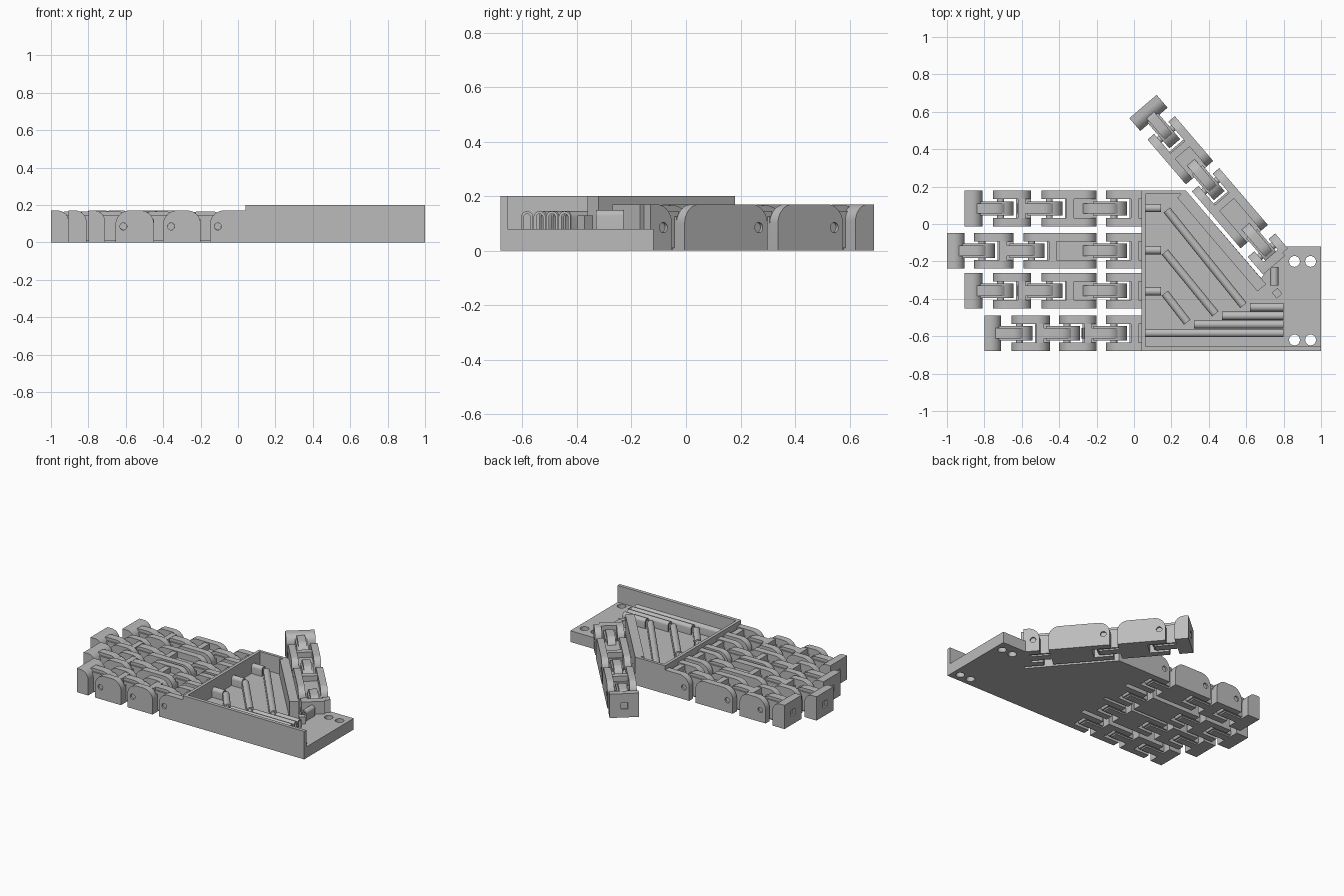
import bpy, bmesh
from math import sin, cos, pi, atan2, hypot
from mathutils import Matrix, Vector

cube = bpy.data.objects.get("Cube")
if cube:
    bpy.data.objects.remove(cube)

grey = bpy.data.materials.new("light_grey_plastic")
grey.use_nodes = True
grey.diffuse_color = (0.5, 0.5, 0.5, 1)
grey.node_tree.nodes["Principled BSDF"].inputs["Base Color"].default_value = (0.5, 0.5, 0.5, 1)

TOP = 0.17       # finger height
FLOOR = 0.08     # palm floor thickness
HALF = 0.096     # half finger width
SLOT = 0.05      # half width of the hinge slot
PIN_X, PIN_Z = 0.042, 0.085
parts = []


def add_mesh(name, bm, frame):
    bmesh.ops.recalc_face_normals(bm, faces=bm.faces)
    mesh = bpy.data.meshes.new(name)
    bm.to_mesh(mesh)
    bm.free()
    mesh.materials.append(grey)
    obj = bpy.data.objects.new(name, mesh)
    obj.matrix_world = frame
    bpy.context.collection.objects.link(obj)
    parts.append(obj)
    return obj


def extrude(name, pts, lo, hi, frame=Matrix(), axis="Y"):
    """Extrude a flat outline along local Y (outline in xz) or Z (outline in xy)."""
    place = (lambda a, b, d: (a, d, b)) if axis == "Y" else (lambda a, b, d: (a, b, d))
    bm = bmesh.new()
    face = bm.faces.new([bm.verts.new(place(a, b, lo)) for a, b in pts])
    grown = bmesh.ops.extrude_face_region(bm, geom=[face])["geom"]
    move = [v for v in grown if isinstance(v, bmesh.types.BMVert)]
    bmesh.ops.translate(bm, verts=move, vec=place(0, 0, hi - lo))
    return add_mesh(name, bm, frame)


def arc(cx, cy, r, a0, a1, n=12):
    return [(cx + r * cos(a0 + (a1 - a0) * i / n), cy + r * sin(a0 + (a1 - a0) * i / n))
            for i in range(n + 1)]


def side_profile(x0, x1, z1, r0, r1):
    """Flat-bottomed outline with rounded upper corners."""
    pts = [(x0, 0), (x1, 0)]
    pts += arc(x1 - r1, z1 - r1, r1, 0, pi / 2) if r1 else [(x1, z1)]
    pts += arc(x0 + r0, z1 - r0, r0, pi / 2, pi) if r0 else [(x0, z1)]
    return pts


def box(name, x, y, z, frame=Matrix()):
    return extrude(name, [(x[0], y[0]), (x[1], y[0]), (x[1], y[1]), (x[0], y[1])],
                   z[0], z[1], frame, "Z")


def cut(obj, cutter):
    """Subtract the cutter and bake the result."""
    mod = obj.modifiers.new("cut", "BOOLEAN")
    mod.operation, mod.solver, mod.object = "DIFFERENCE", "EXACT", cutter
    bpy.context.view_layer.update()
    baked = bpy.data.meshes.new_from_object(
        obj.evaluated_get(bpy.context.evaluated_depsgraph_get()))
    obj.modifiers.clear()
    obj.data = baked


def discard(cutter):
    parts.remove(cutter)
    bpy.data.objects.remove(cutter)


def disc(x, z, r):
    return arc(x, z, r, 0, 2 * pi, 20)[:-1]


def tongue(name, x0, pin, frame):
    """Hinge tongue with a rounded end, topped by a narrow arched ridge."""
    r = 0.07
    extrude(name + "_tongue", [(x0, 0.01), (pin + 0.05, 0.01)]
            + arc(pin, PIN_Z - 0.01, r, -0.4, pi / 2) + [(x0, PIN_Z + r - 0.01)],
            -0.038, 0.038, frame)
    ridge = [(x, z) for x, z in side_profile(x0 - 0.06, pin + 0.04, 0.166, 0.075, 0.075)]
    extrude(name + "_ridge", ridge, -0.027, 0.027, frame)


def finger(name, frame, spans):
    """Links from the tip (first span) to the knuckle (last span) along local X."""
    for i, (x0, x1) in enumerate(spans):
        first, last = i == 0, i == len(spans) - 1
        link = name + ("_tip" if first else "_knuckle" if last else "_link_%d" % i)
        if first:
            tip = extrude(link, side_profile(x0, x1, TOP, 0, 0.06), -HALF, HALF, frame)
            hole = box("hole", (-0.02, 0.025), (-0.022, 0.022), (0.06, 0.105), frame)
            cut(tip, hole)
            discard(hole)
        else:
            # forked side plates with a pin hole
            outline = side_profile(x0, x1, TOP, 0.075, 0 if last else 0.07)
            drill = extrude("drill", disc(x0 + PIN_X, PIN_Z, 0.019), -0.2, 0.2, frame)
            for side, lo, hi in (("left", SLOT, HALF), ("right", -HALF, -SLOT)):
                plate = extrude(link + "_plate_" + side, outline, lo, hi, frame)
                cut(plate, drill)
            discard(drill)
            extrude(link + "_pin", disc(x0 + PIN_X, PIN_Z, 0.0185), 0.012 - HALF, HALF - 0.012, frame)
            # core joining the plates behind the slot
            back = x0 + 0.125
            if back < x1:
                box(link + "_core", (back, x1), (-SLOT, SLOT), (0, 0.125), frame)
                box(link + "_bridge", (back + 0.01, back + 0.05), (-SLOT, SLOT), (0.1, 0.163), frame)
        if not last:
            tongue(link, x1 - 0.02, spans[i + 1][0] + PIN_X, frame)


# four fingers: centre y, then link spans measured along x
knuckle = (-0.15, 0.045)
layout = {
    "index": (0.083, [(-0.905, -0.81), (-0.755, -0.55), (-0.495, -0.2)]),
    "middle": (-0.143, [(-1.0, -0.905), (-0.855, -0.645), (-0.59, -0.2)]),
    "ring": (-0.357, [(-0.905, -0.81), (-0.755, -0.55), (-0.495, -0.2)]),
    "little": (-0.584, [(-0.8, -0.71), (-0.655, -0.45), (-0.4, -0.2)]),
}
for name, (y, spans) in layout.items():
    start = spans[0][0]
    finger(name, Matrix.Translation((start, y, 0)),
           [(a - start, b - start) for a, b in spans + [knuckle]])

# thumb, set at an angle
lean = atan2(-0.76, 0.65)
thumb_frame = Matrix.Translation((0.048, 0.628, 0)) @ Matrix.Rotation(lean, 4, "Z")
finger("thumb", thumb_frame, [(0, 0.09), (0.15, 0.465), (0.515, 0.915), (0.975, 1.08)])
box("thumb_mount", (1.05, 1.1), (-HALF, 0.06), (0, TOP), thumb_frame)

# palm floor with four strap holes
floor = extrude("palm_floor", [(0.04, -0.68), (1, -0.68), (1, -0.12), (0.8, -0.12),
                               (0.68, -0.29), (0.277, 0.18), (0.04, 0.18)], 0, FLOOR, axis="Z")
for x in (0.858, 0.944):
    for y in (-0.2, -0.62):
        drill = extrude("drill", disc(x, y, 0.029), -0.1, 0.2, axis="Z")
        cut(floor, drill)
        discard(drill)

# palm walls
box("palm_side_wall", (0.04, 1), (-0.68, -0.655), (0, 0.2))
box("palm_knuckle_wall", (0.04, 0.062), (-0.68, 0.18), (0, 0.2))
box("palm_back_wall", (0.04, 0.277), (0.16, 0.18), (0, 0.2))
box("palm_diagonal_wall", (0, 0.66), (-0.06, 0), (0, 0.2),
    Matrix.Translation((0.277, 0.18, 0)) @ Matrix.Rotation(lean, 4, "Z"))


def cable_tunnel(name, p, q, z1=0.145):
    """Arched hollow guide running across the palm floor from p to q."""
    d = Vector(q) - Vector(p)
    frame = Matrix.Translation((*p, FLOOR)) @ Matrix.Rotation(atan2(d.y, d.x) - pi / 2, 4, "Z")
    h, r, s = z1 - FLOOR, 0.022, 0.012
    outline = [(r, -0.002)] + arc(0, h - r, r, 0, pi) + [(-r, -0.002), (-s, -0.002)] \
        + arc(0, h - r, s, pi, 0) + [(s, -0.002)]
    extrude(name, outline, 0, hypot(d.x, d.y), frame)


# cable guides: wall stubs, diagonals and the bundle towards the wrist
for i, y in enumerate((0.085, -0.14, -0.36)):
    cable_tunnel("wall_guide_%d" % i, (0.06, y), (0.145, y))
diagonals = [((0.175, 0.075), (0.585, -0.435)), ((0.165, -0.15), (0.435, -0.48)),
             ((0.165, -0.37), (0.285, -0.525))]
for i, (p, q) in enumerate(diagonals):
    cable_tunnel("diagonal_guide_%d" % i, p, q)
for i, x in enumerate((0.06, 0.32, 0.47, 0.62)):
    y = -0.583 + 0.046 * i
    cable_tunnel("wrist_guide_%d" % i, (x, y), (0.8, y))
cable_tunnel("thumb_guide", (0.75, -0.33), (0.75, -0.23), 0.15)
box("thumb_guide_post", (-0.02, 0.02), (-0.02, 0.02), (FLOOR - 0.01, 0.13),
    Matrix.Translation((0.765, -0.37, 0)) @ Matrix.Rotation(lean, 4, "Z"))

# smooth rounded surfaces, sharp edges kept
bpy.ops.object.select_all(action="DESELECT")
for obj in parts:
    obj.select_set(True)
bpy.context.view_layer.objects.active = parts[0]
bpy.ops.object.shade_smooth_by_angle(angle=0.5)
